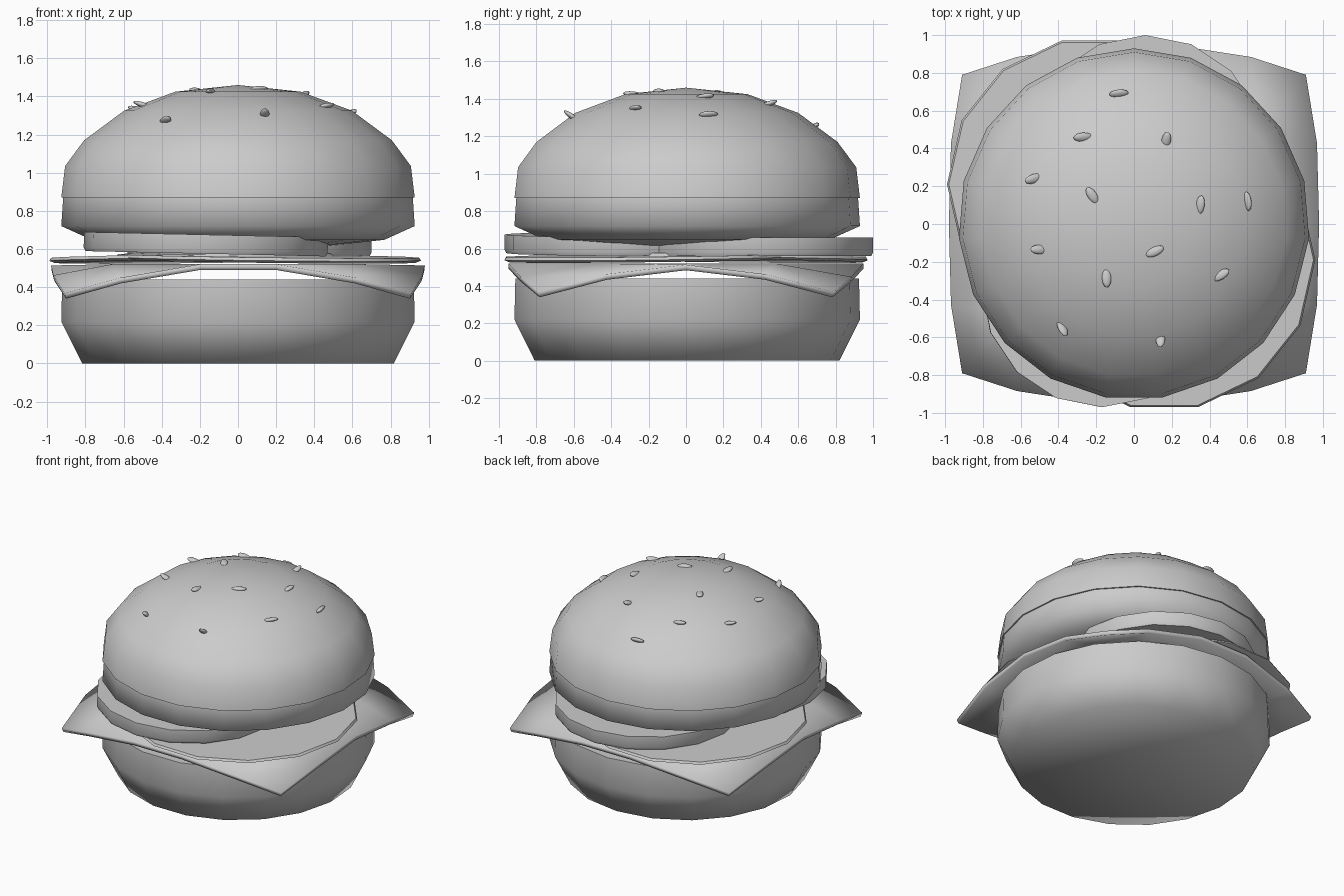
import bpy, bmesh, math
from mathutils import Vector, Matrix

if "Cube" in bpy.data.objects:
    bpy.data.objects.remove(bpy.data.objects["Cube"])


def finish(name, bm, angle):
    bmesh.ops.recalc_face_normals(bm, faces=bm.faces)
    mesh = bpy.data.meshes.new(name)
    bm.to_mesh(mesh)
    bm.free()
    obj = bpy.data.objects.new(name, mesh)
    bpy.context.collection.objects.link(obj)
    bpy.ops.object.select_all(action='DESELECT')
    obj.select_set(True)
    bpy.context.view_layer.objects.active = obj
    bpy.ops.object.shade_smooth_by_angle(angle=math.radians(angle))
    return obj


def lathe(name, profile, sides, loc=(0, 0, 0), rot=(0, 0, 0), phase=0.0, angle=72):
    """Revolve (radius, z) pairs; the first corner points to +y; open ends are capped."""
    bm = bmesh.new()
    rings = []
    for r, z in profile:
        if r == 0:
            rings.append([bm.verts.new((0, 0, z))] * sides)
        else:
            turn = [2 * math.pi * (i + phase) / sides for i in range(sides)]
            rings.append([bm.verts.new((r * math.sin(a), r * math.cos(a), z)) for a in turn])
    for lo, hi in zip(rings, rings[1:]):
        for i in range(sides):
            j = (i + 1) % sides
            bm.faces.new(list(dict.fromkeys([lo[i], lo[j], hi[j], hi[i]])))
    for (r, z), ring in ((profile[0], rings[0]), (profile[-1], rings[-1])):
        if r > 0:
            bm.faces.new(ring)
    obj = finish(name, bm, angle)
    obj.location, obj.rotation_euler = loc, rot
    return obj


# Buns and the layer below the crown
DOME = [(.93, .87), (.91, 1.035), (.81, 1.17), (.6, 1.325), (.33, 1.425), (0, 1.46)]
lathe("bottom_bun", [(0, 0), (.82, 0), (.93, .22), (.925, .44)], 19)
lathe("patty", [(0, .6), (.42, .61), (.77, .648), (.93, .72), (.92, .87)], 19)
lathe("top_bun", DOME, 19)

# Two thick tomato slices
lathe("tomato_front", [(.63, 0), (.64, .02), (.64, .1)], 16,
      (-.17, -.33, .575), (0, .022, 0), angle=40)
lathe("tomato_back", [(.63, 0), (.64, .02), (.64, .1)], 16, (.06, .36, .56), angle=40)

# Two thin overlapping slices below
lathe("thin_slice_back", [(.75, 0), (.78, .012), (.77, .028)], 14,
      (-.21, .21, .535), (-.012, -.012, 0), .5, 40)
lathe("thin_slice_front", [(.77, 0), (.8, .012), (.79, .028)], 14,
      (.16, -.19, .536), (.012, .012, 0), .5, 40)

# Cheese sheet with bowed edges and drooping corners
bm = bmesh.new()
us, vs = (-1, -.68, -.22, .22, .68, 1), (-1, -.54, 0, .54, 1)
grid = []
for u in us:
    row = []
    for v in vs:
        x = u * (.98 - .07 * abs(v) ** 3)
        y = v * (.955 - .165 * abs(u) ** 2.2)
        drop = .65 * max(0, math.hypot(x, y) - .97)
        row.append(bm.verts.new((x, y, .52 - drop)))
    grid.append(row)
for a, b in zip(grid, grid[1:]):
    for j in range(len(vs) - 1):
        bm.faces.new((a[j], b[j], b[j + 1], a[j + 1]))
cheese = finish("cheese", bm, 40)
solid = cheese.modifiers.new("thickness", 'SOLIDIFY')
solid.thickness = .03
solid.offset = -1

# Sesame seeds laid on the dome: x, y, direction in degrees
SEEDS = [(-.08, .69, 5), (-.27, .46, 2), (.17, .44, 78), (-.53, .24, 15), (-.22, .15, -55),
         (.35, .1, 80), (.6, .12, 97), (-.5, -.135, 0), (.11, -.145, 25), (-.145, -.285, 92),
         (.46, -.27, 30), (-.38, -.55, -70), (.14, -.61, 92)]
for k, (x, y, deg) in enumerate(SEEDS):
    r = math.hypot(x, y)
    for (r0, z0), (r1, z1) in zip(DOME, DOME[1:]):
        if r1 <= r <= r0:
            slope = (z0 - z1) / (r0 - r1)
            z = z1 + (r - r1) * slope
            break
    normal = Vector((x / r * slope, y / r * slope, 1)).normalized()
    tilt = Vector((0, 0, 1)).rotation_difference(normal)
    bm = bmesh.new()
    bmesh.ops.create_uvsphere(bm, u_segments=12, v_segments=8, radius=1)
    bmesh.ops.scale(bm, vec=(.052, .025, .014), verts=bm.verts)
    bm.transform(tilt.to_matrix().to_4x4() @ Matrix.Rotation(math.radians(deg), 4, 'Z'))
    seed = finish(f"sesame_seed_{k + 1}", bm, 60)
    seed.location = (x, y, z)
